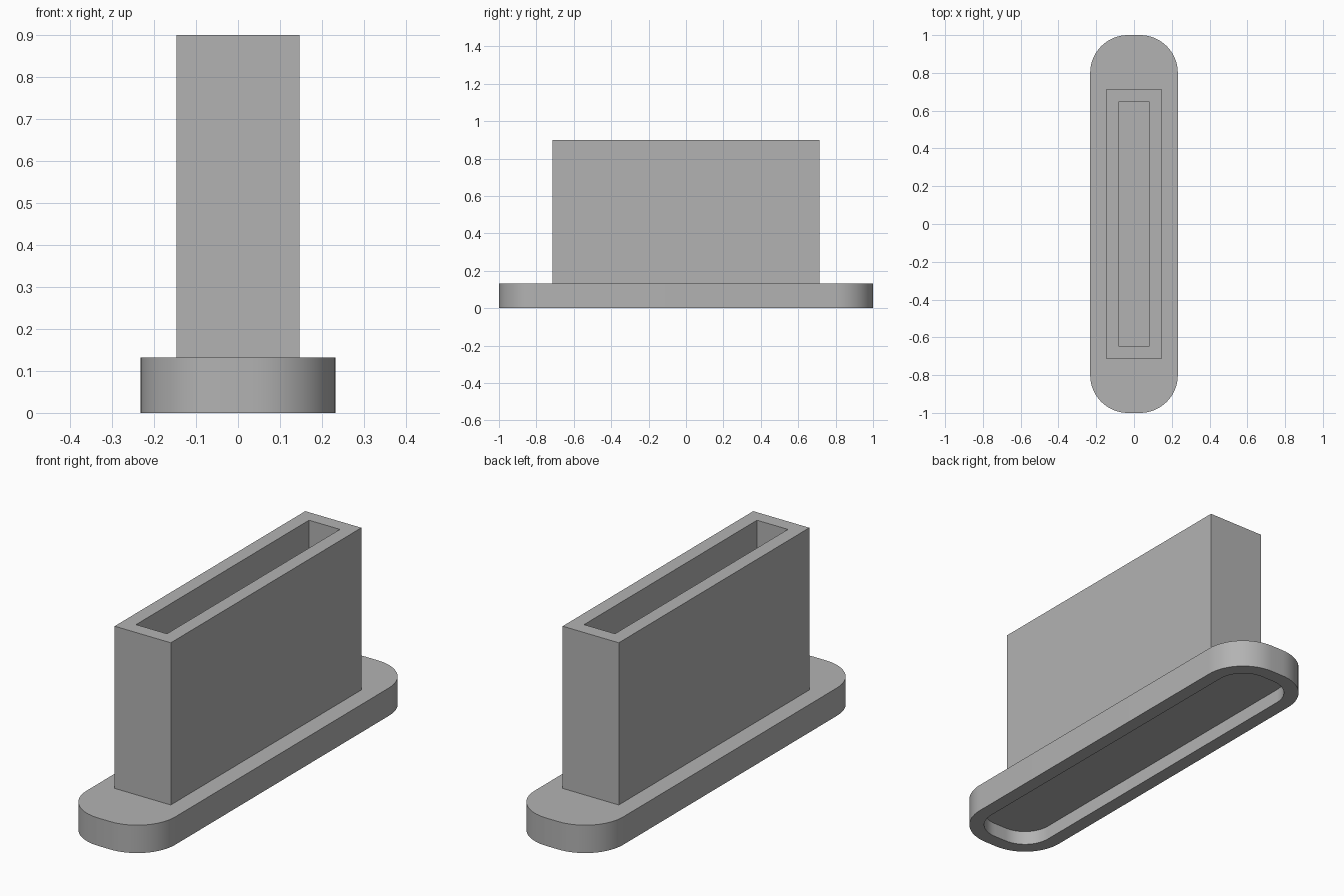
import bpy, bmesh, math

cube = bpy.data.objects.get("Cube")
if cube:
    bpy.data.objects.remove(cube, do_unlink=True)

WALL = 0.066            # wall and floor thickness
BASE_H = 2 * WALL
TOP = 0.9

grey = bpy.data.materials.new("plain grey")
grey.use_nodes = True
color = (0.45, 0.45, 0.45, 1)
grey.diffuse_color = color
grey.node_tree.nodes["Principled BSDF"].inputs["Base Color"].default_value = color


def outline(half_x, half_y, radius, steps):
    """Counter-clockwise rectangle with rounded corners."""
    points = []
    for i, (sx, sy) in enumerate([(1, 1), (-1, 1), (-1, -1), (1, -1)]):
        for k in range(steps + 1):
            a = math.pi / 2 * (i + (k / steps if steps else 0))
            points.append((sx * (half_x - radius) + radius * math.cos(a),
                           sy * (half_y - radius) + radius * math.sin(a)))
    return points


def stacked(name, rings, cap_start, cap_end):
    """Join successive (outline, height) rings into one shell."""
    bm = bmesh.new()
    loops = [[bm.verts.new((x, y, z)) for x, y in pts] for pts, z in rings]
    for lo, hi in zip(loops, loops[1:]):
        for i in range(len(lo)):
            j = (i + 1) % len(lo)
            bm.faces.new((lo[i], lo[j], hi[j], hi[i]))
    if cap_start:
        bm.faces.new(loops[0][::-1])
    if cap_end:
        bm.faces.new(loops[-1])
    mesh = bpy.data.meshes.new(name)
    bm.to_mesh(mesh)
    bm.free()
    mesh.materials.append(grey)
    obj = bpy.data.objects.new(name, mesh)
    bpy.context.collection.objects.link(obj)
    return obj


# Rounded base plate with a shallow recess underneath
outer = outline(0.232, 1.0, 0.2, 16)
inner = outline(0.232 - WALL, 1.0 - WALL, 0.2 - WALL, 16)
base = stacked("base_plate", [(inner, WALL), (inner, 0), (outer, 0), (outer, BASE_H)],
               True, True)
bpy.ops.object.select_all(action="DESELECT")
base.select_set(True)
bpy.context.view_layer.objects.active = base
bpy.ops.object.shade_smooth_by_angle(angle=math.radians(30))

# Open rectangular sleeve standing on the plate
outer = outline(0.147, 0.713, 0, 0)
inner = outline(0.147 - WALL, 0.713 - WALL, 0, 0)
stacked("sleeve", [(outer, BASE_H), (outer, TOP), (inner, TOP), (inner, BASE_H)],
        False, False)
